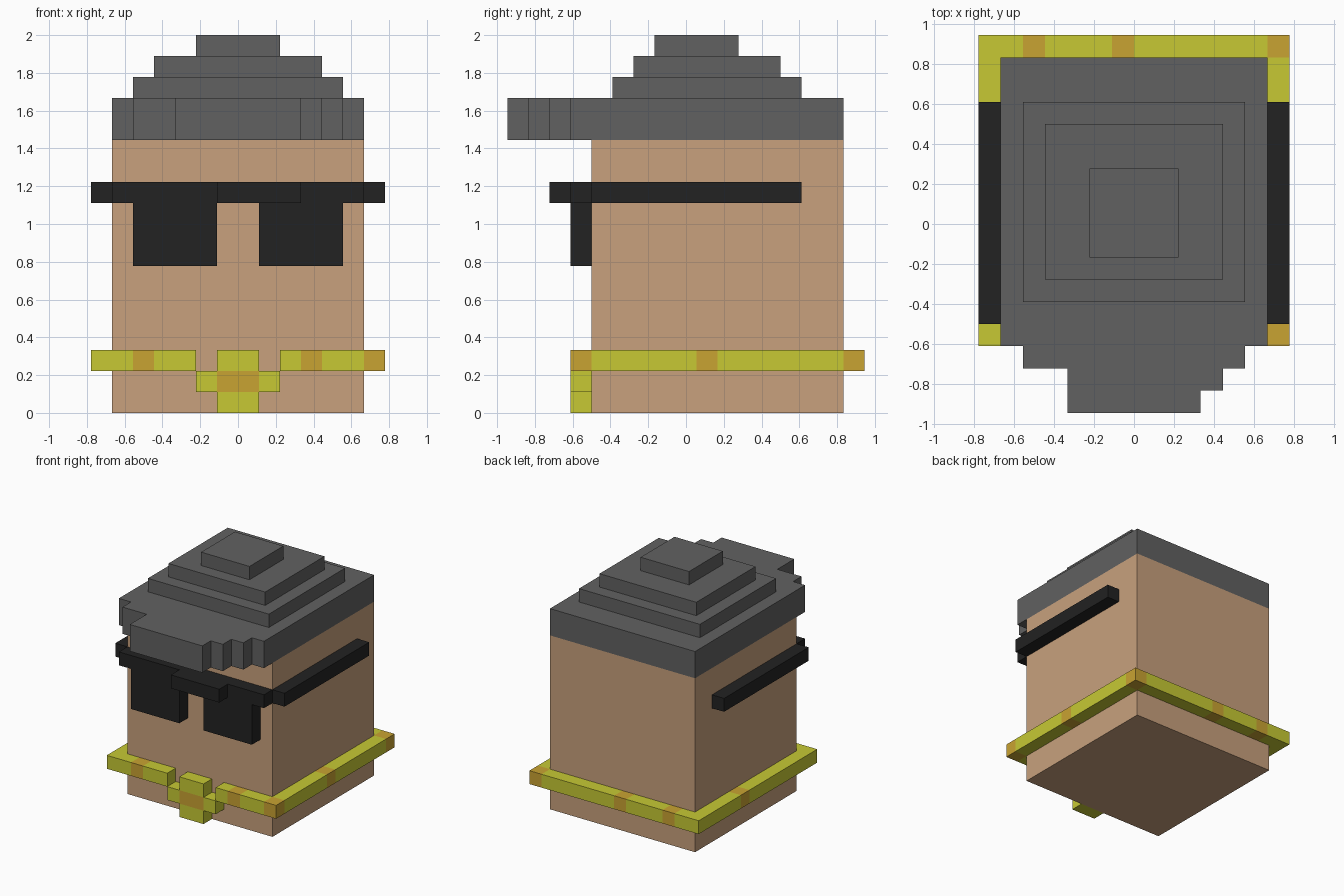
import bpy, bmesh

if "Cube" in bpy.data.objects:
    bpy.data.objects.remove(bpy.data.objects["Cube"])

U = 1 / 9  # one block


def material(name, rgb):
    m = bpy.data.materials.new(name)
    m.diffuse_color = (*rgb, 1)
    m.use_nodes = True
    m.node_tree.nodes["Principled BSDF"].inputs["Base Color"].default_value = m.diffuse_color
    return m


SKIN = material("skin tan", (0.578, 0.356, 0.205))
GREY = material("cap grey", (0.120, 0.120, 0.120))
BLACK = material("glasses black", (0.016, 0.016, 0.016))
GOLD = material("chain yellow", (0.571, 0.584, 0.034))
AMBER = material("chain amber", (0.584, 0.366, 0.032))


def finish(name, bm, mats):
    bmesh.ops.recalc_face_normals(bm, faces=bm.faces)
    me = bpy.data.meshes.new(name)
    bm.to_mesh(me)
    bm.free()
    for m in mats:
        me.materials.append(m)
    ob = bpy.data.objects.new(name, me)
    bpy.context.collection.objects.link(ob)
    return ob


def add_box(bm, x0, x1, y0, y1, z0, z1, mat=0):
    lo, hi = (x0, y0, z0), (x1, y1, z1)
    verts = bmesh.ops.create_cube(bm, size=1)["verts"]
    for v in verts:
        v.co = [U * (hi[i] if v.co[i] > 0 else lo[i]) for i in range(3)]
    for f in {f for v in verts for f in v.link_faces}:
        f.material_index = mat


def box(name, mat, *bounds):
    bm = bmesh.new()
    add_box(bm, *bounds)
    return finish(name, bm, [mat])


def chain_run(name, axis, start, end, side, amber):
    """Row of chain along x or y, split into yellow and amber stretches."""
    bm = bmesh.new()
    cuts = sorted({start, end} | set(amber) | {a + 1 for a in amber})
    for a, b in zip(cuts, cuts[1:]):
        span, across = (a, b), (side, side + 1)
        xy = (*span, *across) if axis == "x" else (*across, *span)
        add_box(bm, *xy, 2, 3, int(a in amber))
    return finish(name, bm, [GOLD, AMBER])


# Head
box("head", SKIN, -6, 6, -4.5, 7.5, 0, 13)

# Cap band with stepped peak, extruded from its outline
outline = [(-6, 7.5), (-6, -5.5), (-5, -5.5), (-5, -6.5), (-3, -6.5), (-3, -8.5),
           (3, -8.5), (3, -7.5), (4, -7.5), (4, -6.5), (5, -6.5), (5, -5.5),
           (6, -5.5), (6, 7.5)]
bm = bmesh.new()
base = bm.faces.new([bm.verts.new((x * U, y * U, 13 * U)) for x, y in outline])
ext = bmesh.ops.extrude_face_region(bm, geom=[base], use_keep_orig=True)
top = [g for g in ext["geom"] if isinstance(g, bmesh.types.BMVert)]
bmesh.ops.translate(bm, verts=top, vec=(0, 0, 2 * U))
finish("cap_band_and_peak", bm, [GREY])

# Cap crown tiers
for i, (hx, y0, y1) in enumerate([(5, -3.5, 5.5), (4, -2.5, 4.5), (2, -1.5, 2.5)]):
    box(f"cap_tier_{i + 1}", GREY, -hx, hx, y0, y1, 15 + i, 16 + i)

# Sunglasses
box("glasses_bar", BLACK, -6, 6, -5.5, -4.5, 10, 11)
box("glasses_bridge", BLACK, -1, 3, -6.5, -5.5, 10, 11)
for side, lens_x, arm_x in (("left", -5, -7), ("right", 1, 6)):
    box(f"{side}_lens", BLACK, lens_x, lens_x + 4, -5.5, -4.5, 7, 10)
    box(f"{side}_glasses_arm", BLACK, arm_x, arm_x + 1, -4.5, 5.5, 10, 11)

# Neck chain
chain_run("chain_front_left", "x", -7, -2, -5.5, [-5])
chain_run("chain_front_right", "x", 2, 7, -5.5, [3, 6])
chain_run("chain_back", "x", -7, 7, 7.5, [-5, -1, 6])
chain_run("chain_left", "y", -4.5, 7.5, -7, [2.5])
chain_run("chain_right", "y", -4.5, 7.5, 6, [0.5])

# Cross pendant with amber centre
bm = bmesh.new()
for x0, x1, z, mat in ((-1, 1, 0, 0), (-1, 1, 2, 0), (-2, -1, 1, 0), (1, 2, 1, 0), (-1, 1, 1, 1)):
    add_box(bm, x0, x1, -5.5, -4.5, z, z + 1, mat)
finish("pendant", bm, [GOLD, AMBER])
